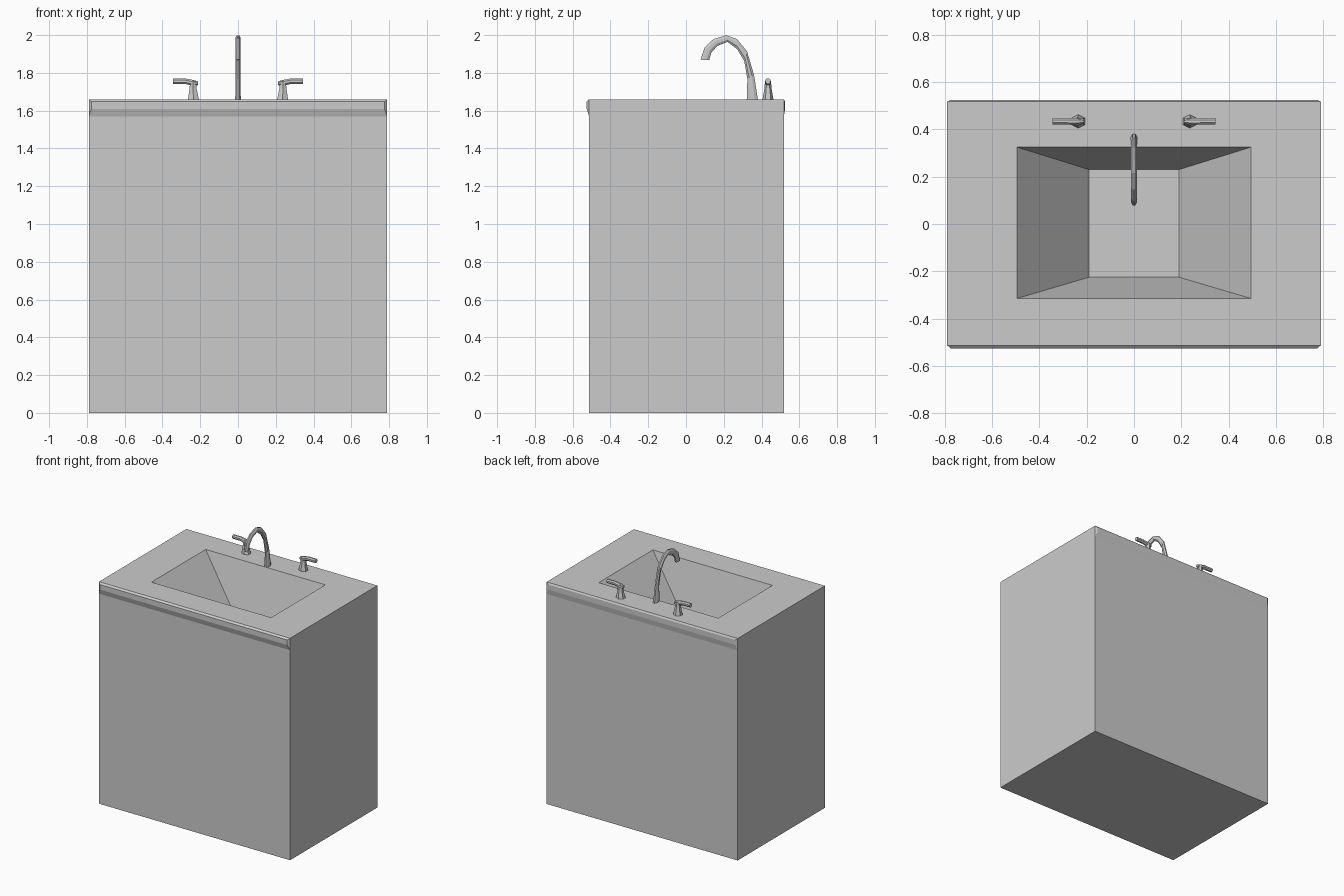
import bpy, bmesh
from math import cos, sin, pi
from mathutils import Vector

cube = bpy.data.objects.get("Cube")
if cube:
    bpy.data.objects.remove(cube, do_unlink=True)

grey = bpy.data.materials.new("light_grey")
grey.use_nodes = True
grey.diffuse_color = (0.6, 0.6, 0.6, 1)
grey.node_tree.nodes["Principled BSDF"].inputs["Base Color"].default_value = (0.6, 0.6, 0.6, 1)


def loft(name, rings):
    """Skin a list of equal-sized rings and cap both ends."""
    bm = bmesh.new()
    loops = [[bm.verts.new(p) for p in ring] for ring in rings]
    for a, b in zip(loops, loops[1:]):
        n = len(a)
        for i in range(n):
            j = (i + 1) % n
            bm.faces.new((a[i], a[j], b[j], b[i]))
    bm.faces.new(loops[0][::-1])
    bm.faces.new(loops[-1])
    bmesh.ops.recalc_face_normals(bm, faces=bm.faces)
    mesh = bpy.data.meshes.new(name)
    bm.to_mesh(mesh)
    bm.free()
    mesh.materials.append(grey)
    obj = bpy.data.objects.new(name, mesh)
    bpy.context.collection.objects.link(obj)
    return obj


def rect(x, y0, y1, z):
    return [(-x, y0, z), (x, y0, z), (x, y1, z), (-x, y1, z)]


def oval(centre, u, v, sides=8):
    """Polygon ring around centre with half-axes u and v."""
    c, u, v = Vector(centre), Vector(u), Vector(v)
    angles = [2 * pi * (i + 0.5) / sides for i in range(sides)]
    k = 1 / cos(pi / sides)
    return [c + (u * cos(a) + v * sin(a)) * k for a in angles]


# Cabinet with the basin sunk into its top
TOP = 1.66
FRONT, BACK = -0.513, 0.518
loft("cabinet_and_basin", [
    rect(0.79, FRONT, BACK, 0),
    rect(0.79, FRONT, BACK, TOP),
    rect(0.495, -0.315, 0.325, TOP),
    rect(0.19, -0.225, 0.23, 1.29),
])


# Bevelled lips along the front and back of the worktop
def lip(name, y_in, y_out):
    def ring(x, y, low, high):
        return [(-x, y, low), (x, y, low), (x, y, high), (-x, y, high)]
    loft(name, [ring(0.79, y_in, 1.57, TOP), ring(0.775, y_out, 1.61, 1.648)])


lip("front_lip", FRONT, -0.526)
lip("back_lip", BACK, 0.525)

# Gooseneck spout: outer and inner outline pairs in the side plane
outer = [(.382, 1.66), (.361, 1.79), (.324, 1.915), (.27, 1.98),
         (.213, 2.0), (.145, 1.98), (.097, 1.935), (.076, 1.87)]
inner = [(.32, 1.66), (.324, 1.767), (.308, 1.862), (.27, 1.925),
         (.22, 1.963), (.166, 1.942), (.134, 1.905), (.124, 1.867)]
rings = []
for i, (a, b) in enumerate(zip(outer, inner)):
    a, b = Vector((0, *a)), Vector((0, *b))
    width = 0.015 if i == 0 else 0.012
    rings.append(oval((a + b) / 2, (a - b) / 2 * 0.95, (width, 0, 0)))
loft("spout", rings)

# Tap handles: a tapered post with a lever pointing outwards
for side, label in ((1, "left"), (-1, "right")):
    post = [(0.236, 0.029, 0.025, TOP), (0.238, 0.018, 0.016, 1.72),
            (0.238, 0.016, 0.014, 1.757)]
    loft(label + "_handle_post",
         [oval((side * x, 0.434, z), (rx, 0, 0), (0, ry, 0), 6) for x, rx, ry, z in post])
    lever = [(0.212, 0.010, 0.010, 1.745), (0.235, 0.015, 0.016, 1.746),
             (0.28, 0.014, 0.0145, 1.756), (0.344, 0.014, 0.014, 1.756)]
    loft(label + "_handle_lever",
         [oval((side * x, 0.434, z), (0, ry, 0), (0, 0, rz)) for x, ry, rz, z in lever])
